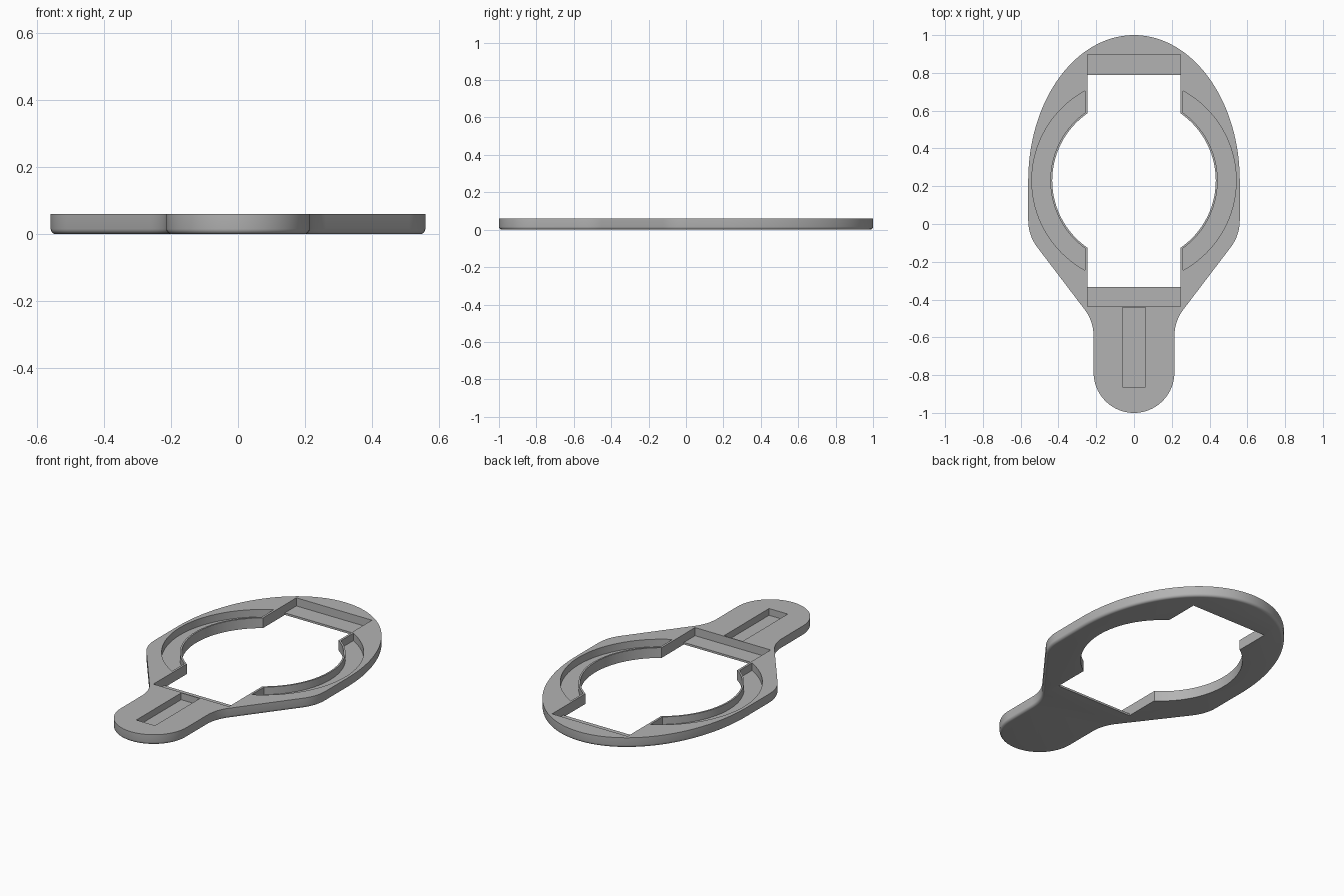
import bpy, bmesh
from math import cos, sin, acos, pi
from mathutils import Vector

default = bpy.data.objects.get("Cube")
if default:
    bpy.data.objects.remove(default)

THICK = 0.06
RING_Y = 0.23      # centre of the round opening

grey = bpy.data.materials.new("plain grey")
grey.use_nodes = True
grey.diffuse_color = (0.45, 0.45, 0.45, 1)
grey.node_tree.nodes["Principled BSDF"].inputs["Base Color"].default_value = (0.45, 0.45, 0.45, 1)


def arc(cx, cy, rx, ry, a0, a1, n):
    return [(cx + rx * cos(a0 + (a1 - a0) * i / n), cy + ry * sin(a0 + (a1 - a0) * i / n))
            for i in range(n + 1)]


def rounded(before, corner, after, dist, n=10):
    """Rounded corner, drawn as a quadratic curve between two straight edges."""
    c = Vector(corner)
    p = c + (Vector(before) - c).normalized() * dist
    q = c + (Vector(after) - c).normalized() * dist
    return [tuple(p * (1 - t) ** 2 + c * 2 * t * (1 - t) + q * t * t)
            for t in (i / n for i in range(n + 1))]


def prism(name, points, z0, z1, bottom_bevel=0):
    bm = bmesh.new()
    low = bm.faces.new([bm.verts.new((x, y, z0)) for x, y in points])
    ext = bmesh.ops.extrude_face_region(bm, geom=[low], use_keep_orig=True)
    top = [v for v in ext["geom"] if isinstance(v, bmesh.types.BMVert)]
    bmesh.ops.translate(bm, verts=top, vec=(0, 0, z1 - z0))
    bmesh.ops.recalc_face_normals(bm, faces=bm.faces)
    if bottom_bevel:
        rim = [e for e in bm.edges if all(abs(v.co.z - z0) < 1e-5 for v in e.verts)]
        bmesh.ops.bevel(bm, geom=rim, offset=bottom_bevel, segments=4, profile=0.5,
                        affect='EDGES')
    mesh = bpy.data.meshes.new(name)
    bm.to_mesh(mesh)
    bm.free()
    obj = bpy.data.objects.new(name, mesh)
    bpy.context.collection.objects.link(obj)
    mesh.materials.append(grey)
    return obj


def box(name, x, y0, y1, z0, z1):
    return prism(name, [(-x, y0), (x, y0), (x, y1), (-x, y1)], z0, z1)


# Outline: right half from the handle tip up to the crown, then mirrored
shoulder, neck = (0.56, -0.06), (0.214, -0.515)
half = arc(0, -0.786, 0.214, 0.214, -pi / 2, 0, 20)
half += rounded((0.214, -0.78), neck, shoulder, 0.08)
half += rounded(neck, shoulder, (0.56, 0.2), 0.08)
half += arc(0, RING_Y, 0.56, 0.77, 0, pi / 2, 40)
outline = half + [(-x, y) for x, y in reversed(half[1:-1])]
plate = prism("plate", outline, 0, THICK, 0.016)

# Cutters: openings through the plate, ledge pocket, handle slot, side grooves
UP = 0.2
cutters = [
    prism("round_opening", arc(0, RING_Y, 0.433, 0.433, 0, 2 * pi, 96)[:-1], -UP, UP),
    box("long_opening", 0.247, -0.333, 0.79, -UP, UP),
    box("ledge_pocket", 0.247, -0.437, 0.897, 0.012, UP),
    box("handle_slot", 0.061, -0.862, -0.443, 0.02, UP),
]
a_out, a_in = acos(0.26 / 0.541), acos(0.26 / 0.443)
groove = (arc(0, RING_Y, 0.541, 0.541, -a_out, a_out, 40)
          + arc(0, RING_Y, 0.443, 0.443, a_in, -a_in, 40))
for side, sign in (("left", 1), ("right", -1)):
    cutters.append(prism(side + "_groove", [(sign * x, y) for x, y in groove], 0.016, UP))

bpy.context.view_layer.objects.active = plate
for cutter in cutters:
    cutter.hide_render = True
    mod = plate.modifiers.new(cutter.name, 'BOOLEAN')
    mod.operation = 'DIFFERENCE'
    mod.solver = 'EXACT'
    mod.object = cutter
    bpy.ops.object.modifier_apply(modifier=mod.name)
for cutter in cutters:
    bpy.data.objects.remove(cutter)

# Smooth curved walls, crisp rims
bpy.ops.object.select_all(action='DESELECT')
plate.select_set(True)
bpy.ops.object.shade_smooth_by_angle(angle=0.52)
